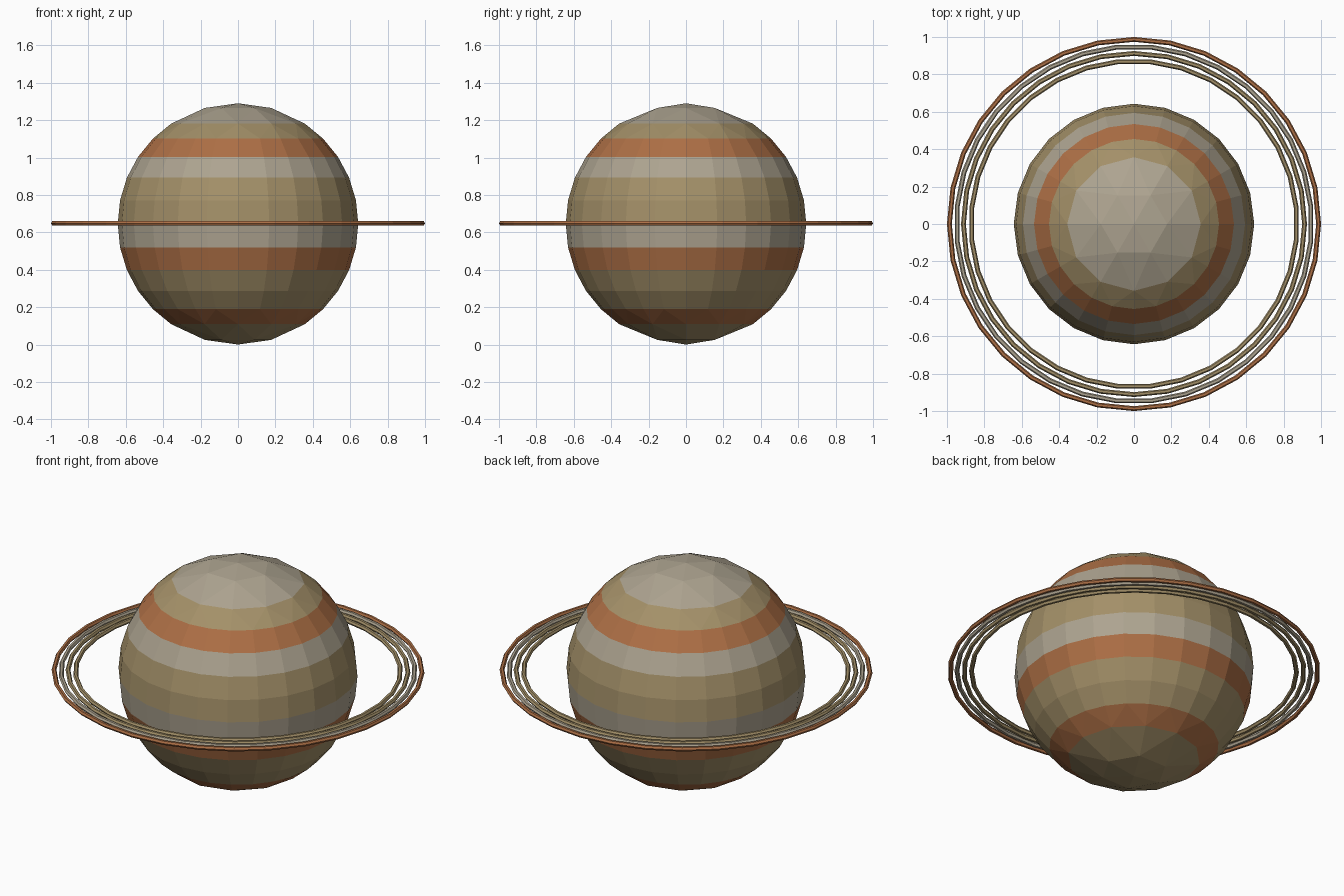
import bpy, bmesh, math

if "Cube" in bpy.data.objects:
    bpy.data.objects.remove(bpy.data.objects["Cube"])

R = 0.643      # planet radius
CZ = 0.645     # height of the planet centre


def material(name, rgb):
    m = bpy.data.materials.new(name)
    m.diffuse_color = (*rgb, 1)
    m.use_nodes = True
    m.node_tree.nodes["Principled BSDF"].inputs["Base Color"].default_value = m.diffuse_color
    return m


CREAM = material("cream", (0.42, 0.37, 0.28))
TAN = material("tan", (0.37, 0.28, 0.14))
RUST = material("rust", (0.42, 0.16, 0.06))
MATS = [CREAM, TAN, RUST]


def finish(bm, name):
    bmesh.ops.recalc_face_normals(bm, faces=bm.faces)
    me = bpy.data.meshes.new(name)
    bm.to_mesh(me)
    bm.free()
    ob = bpy.data.objects.new(name, me)
    bpy.context.collection.objects.link(ob)
    return ob


def stitch(bm, a, b, mat):
    """Join two closed rings whose counts are equal or in ratio 1:2."""
    if len(a) > len(b):
        a, b = b, a
    n, m = len(a), len(b)
    for i in range(n):
        j = (i + 1) % n
        if n == 1:
            faces = [(a[0], b[k], b[(k + 1) % m]) for k in range(m)]
        elif n == m:
            faces = [(a[i], a[j], b[j], b[i])]
        else:
            p, q, r = b[2 * i], b[2 * i + 1], b[(2 * i + 2) % m]
            faces = [(a[i], p, q), (a[i], q, a[j]), (a[j], q, r)]
        for f in faces:
            bm.faces.new(f).material_index = mat


# Planet: latitude rings that thin out toward the poles, one colour per band
step = 11.25
half = [(90, 1), (74, 6), (5 * step, 12)] + [(k * step, 24) for k in (4, 3, 2, 1)]
rows = half + [(0, 24)] + [(-lat, n) for lat, n in reversed(half)]
bands = [0, 0, 1, 2, 0, 1, 1, 0, 2, 1, 1, 2, 1, 1]

bm = bmesh.new()
rings = []
for lat, n in rows:
    t = math.radians(lat)
    rings.append([bm.verts.new((R * math.cos(t) * math.cos(2 * math.pi * i / n),
                                R * math.cos(t) * math.sin(2 * math.pi * i / n),
                                CZ + (R + 0.002) * math.sin(t))) for i in range(n)])
for a, b, mat in zip(rings, rings[1:], bands):
    stitch(bm, a, b, mat)
planet = finish(bm, "banded_planet")
for m in MATS:
    planet.data.materials.append(m)


# Thin tori around the equator
def torus(name, major, minor, mat, turn, n=32, sides=6):
    bm = bmesh.new()
    loops = []
    for i in range(n):
        a = 2 * math.pi * (i + turn) / n
        loop = []
        for k in range(sides):
            b = 2 * math.pi * k / sides
            r = major + minor * math.cos(b)
            loop.append(bm.verts.new((r * math.cos(a), r * math.sin(a),
                                      CZ + 0.003 + minor * math.sin(b))))
        loops.append(loop)
    for i in range(n):
        stitch(bm, loops[i], loops[(i + 1) % n], 0)
    finish(bm, name).data.materials.append(mat)


torus("outer_ring", 0.987, 0.013, RUST, 0)
torus("second_ring", 0.950, 0.013, CREAM, 0.5)
torus("third_ring", 0.912, 0.013, TAN, 0)
torus("inner_ring", 0.872, 0.013, TAN, 0.5)
